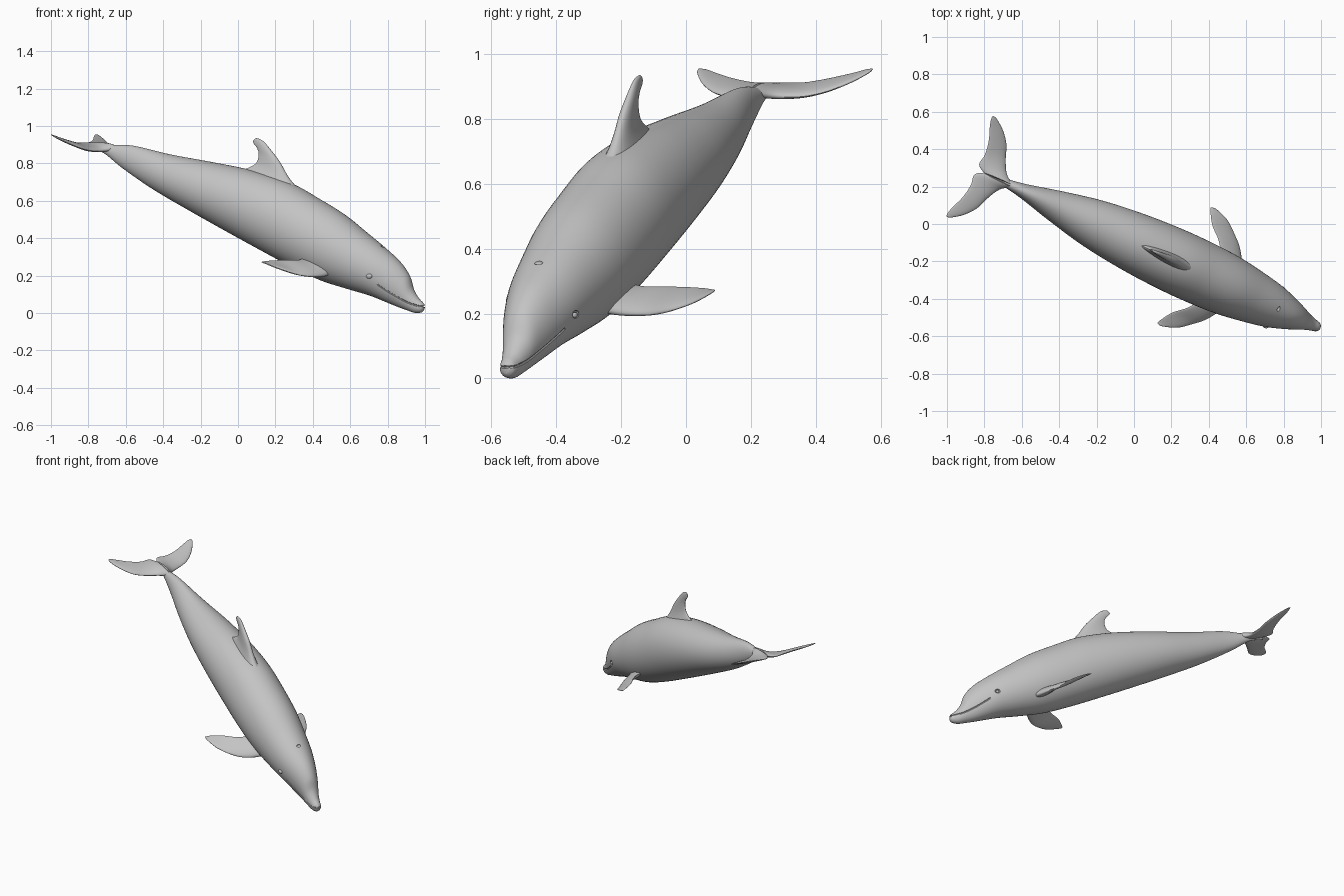
import bpy
import bmesh
import math
from mathutils import Matrix, Vector
from mathutils.bvhtree import BVHTree

cube = bpy.data.objects.get("Cube")
if cube:
    bpy.data.objects.remove(cube, do_unlink=True)

# Local frame: x along the body towards the snout, y to the animal's left, z up
PLACE = Matrix.Translation((0, -0.097, 0)) @ Matrix.Rotation(math.radians(-24.8), 4, 'Z')

skin = bpy.data.materials.new("dolphin grey")
skin.use_nodes = True
GREY = (0.55, 0.55, 0.55, 1)
skin.diffuse_color = GREY
skin.node_tree.nodes["Principled BSDF"].inputs["Base Color"].default_value = GREY


def add_object(name, bm):
    bmesh.ops.recalc_face_normals(bm, faces=bm.faces[:])
    mesh = bpy.data.meshes.new(name)
    bm.to_mesh(mesh)
    bm.free()
    obj = bpy.data.objects.new(name, mesh)
    bpy.context.collection.objects.link(obj)
    obj.matrix_world = PLACE
    mesh.materials.append(skin)
    return obj


def activate(obj):
    bpy.ops.object.select_all(action='DESELECT')
    obj.select_set(True)
    bpy.context.view_layer.objects.active = obj


def smooth(obj, angle=50):
    activate(obj)
    bpy.ops.object.shade_smooth_by_angle(angle=math.radians(angle))


def catmull(rows, steps):
    """Smooth curve through rows of numbers."""
    out = []
    for i in range(len(rows) - 1):
        a, b, c, d = (rows[max(i - 1, 0)], rows[i], rows[i + 1],
                      rows[min(i + 2, len(rows) - 1)])
        for k in range(steps):
            t = k / steps
            out.append([0.5 * (2 * q + (r - p) * t + (2 * p - 5 * q + 4 * r - s) * t * t
                               + (3 * q - p - 3 * r + s) * t ** 3)
                        for p, q, r, s in zip(a, b, c, d)])
    out.append(list(rows[-1]))
    return out


def loft(name, stations, steps, sides, taper):
    """Skin through sections given as leading point, trailing point, half thickness."""
    rows = catmull([list(a) + list(b) + [th] for a, b, th in stations], steps)
    lead = [Vector(r[0:3]) for r in rows]
    trail = [Vector(r[3:6]) for r in rows]
    mid = [(a + b) / 2 for a, b in zip(lead, trail)]
    bm = bmesh.new()
    rings = []
    for i, r in enumerate(rows):
        span = mid[min(i + 1, len(mid) - 1)] - mid[max(i - 1, 0)]
        normal = (trail[i] - lead[i]).cross(span).normalized()
        ring = []
        for k in range(sides):
            a = math.tau * k / sides
            u = (1 - math.cos(a)) / 2
            off = max(r[6], 0.0008) * math.sin(a) * (1 + taper * (0.5 - u))
            ring.append(bm.verts.new(lead[i].lerp(trail[i], u) + normal * off))
        rings.append(ring)
    for p, q in zip(rings, rings[1:]):
        for k in range(sides):
            j = (k + 1) % sides
            bm.faces.new((p[k], p[j], q[j], q[k]))
    bm.faces.new(rings[0])
    bm.faces.new(rings[-1])
    return add_object(name, bm)


def ball(name, centre, size):
    bm = bmesh.new()
    bmesh.ops.create_uvsphere(bm, u_segments=24, v_segments=16, radius=1,
                              matrix=Matrix.Translation(centre) @ Matrix.Diagonal((*size, 1)))
    return add_object(name, bm)


# Body sections: back x, back z, belly x, belly z, half width
BODY = [
    (-0.870, 0.892, -0.875, 0.880, 0.010),
    (-0.760, 0.897, -0.790, 0.855, 0.020),
    (-0.620, 0.895, -0.680, 0.775, 0.040),
    (-0.400, 0.848, -0.500, 0.663, 0.088),
    (-0.160, 0.808, -0.300, 0.557, 0.133),
    (0.080, 0.763, -0.080, 0.445, 0.160),
    (0.300, 0.698, 0.130, 0.340, 0.172),
    (0.470, 0.612, 0.320, 0.248, 0.172),
    (0.620, 0.527, 0.490, 0.175, 0.163),
    (0.750, 0.432, 0.650, 0.128, 0.142),
    (0.860, 0.350, 0.780, 0.093, 0.118),
    (0.950, 0.275, 0.880, 0.056, 0.087),
    (1.005, 0.203, 0.950, 0.030, 0.062),
    (1.030, 0.130, 1.005, 0.012, 0.045),
    (1.060, 0.083, 1.042, 0.001, 0.034),
    (1.086, 0.058, 1.075, 0.002, 0.026),
    (1.095, 0.047, 1.090, 0.011, 0.016),
    (1.098, 0.037, 1.096, 0.024, 0.006),
]
body = loft("body", [((a, 0, b), (c, 0, d), w) for a, b, c, d, w in BODY], 8, 56, 0)

# Surface lookup for placing the face details
bm = bmesh.new()
bm.from_mesh(body.data)
tree = BVHTree.FromBMesh(bm)
bm.free()


def on_surface(origin, direction):
    return tree.ray_cast(Vector(origin), Vector(direction))[0]


# Mouth groove cutter running round the beak
mouth = catmull([(0.865, 0.153), (0.90, 0.128), (0.95, 0.095),
                 (1.012, 0.060), (1.06, 0.042), (1.086, 0.036)], 5)
right = [on_surface((s, -1, z), (0, 1, 0)) for s, z in mouth]
tip = on_surface((2, 0, 0.035), (-1, 0, 0))
left = [Vector((p.x, -p.y, p.z)) for p in reversed(right)]
path = right + [tip] + left
curve = bpy.data.curves.new("mouth_cutter", 'CURVE')
curve.dimensions = '3D'
curve.bevel_depth = 0.0045
curve.bevel_resolution = 2
curve.use_fill_caps = True
spline = curve.splines.new('POLY')
spline.points.add(len(path) - 1)
for point, co in zip(spline.points, path):
    point.co = (*co, 1)
mouth_cutter = bpy.data.objects.new("mouth_cutter", curve)
bpy.context.collection.objects.link(mouth_cutter)
mouth_cutter.matrix_world = PLACE
activate(mouth_cutter)
bpy.ops.object.convert(target='MESH')
mouth_cutter = bpy.context.view_layer.objects.active

# Blowhole and eye socket cutters
cutters = [mouth_cutter,
           ball("blowhole_cutter", on_surface((0.852, 0, 2), (0, 0, -1)), (0.008, 0.014, 0.010))]
eyes = [on_surface((0.825, side, 0.197), (0, -side, 0)) for side in (-1, 1)]
for spot in eyes:
    cutters.append(ball("eye_socket_cutter", spot, (0.017, 0.010, 0.013)))

for cutter in cutters:
    cutter.hide_render = True
    mod = body.modifiers.new("cut", 'BOOLEAN')
    mod.operation = 'DIFFERENCE'
    mod.solver = 'EXACT'
    mod.object = cutter
    activate(body)
    bpy.ops.object.modifier_apply(modifier=mod.name)
    bpy.data.objects.remove(cutter, do_unlink=True)
smooth(body, 40)

# Dorsal fin: leading x, z, trailing x, z, half thickness
DORSAL = [
    (0.400, 0.625, -0.030, 0.740, 0.045),
    (0.328, 0.690, 0.050, 0.772, 0.030),
    (0.285, 0.745, 0.105, 0.800, 0.021),
    (0.245, 0.810, 0.122, 0.845, 0.016),
    (0.195, 0.870, 0.113, 0.880, 0.012),
    (0.150, 0.918, 0.093, 0.905, 0.008),
    (0.115, 0.934, 0.088, 0.918, 0.005),
    (0.102, 0.933, 0.092, 0.924, 0.001),
]
smooth(loft("dorsal_fin", [((a, 0, b), (c, 0, d), t) for a, b, c, d, t in DORSAL], 6, 28, 0.7))

# Paired fins, given for the left side
FLUKE = [
    ((-0.710, 0.000, 0.880), (-0.885, 0.000, 0.905), 0.020),
    ((-0.771, 0.047, 0.869), (-0.926, 0.030, 0.910), 0.016),
    ((-0.810, 0.118, 0.868), (-0.920, 0.090, 0.912), 0.012),
    ((-0.838, 0.188, 0.882), (-0.932, 0.165, 0.925), 0.009),
    ((-0.886, 0.248, 0.910), (-0.958, 0.235, 0.942), 0.007),
    ((-0.940, 0.289, 0.940), (-0.968, 0.270, 0.952), 0.004),
    ((-0.962, 0.297, 0.953), (-0.970, 0.292, 0.955), 0.001),
]
FLIPPER = [
    ((0.610, 0.050, 0.225), (0.430, 0.080, 0.305), 0.032),
    ((0.575, 0.130, 0.200), (0.435, 0.150, 0.285), 0.020),
    ((0.527, 0.207, 0.195), (0.405, 0.200, 0.283), 0.014),
    ((0.474, 0.260, 0.205), (0.345, 0.255, 0.282), 0.011),
    ((0.405, 0.316, 0.232), (0.308, 0.310, 0.278), 0.007),
    ((0.330, 0.344, 0.262), (0.296, 0.334, 0.274), 0.003),
    ((0.302, 0.344, 0.270), (0.295, 0.341, 0.273), 0.001),
]
for side, prefix in ((-1, "right"), (1, "left")):
    for part, rows in (("fluke", FLUKE), ("flipper", FLIPPER)):
        fin = [((a[0], side * a[1], a[2]), (b[0], side * b[1], b[2]), t) for a, b, t in rows]
        smooth(loft(prefix + "_" + part, fin, 6, 24, 0.7))

# Eyeballs resting in the sockets
for spot, prefix in zip(eyes, ("right", "left")):
    inward = -0.003 if spot.y > 0 else 0.003
    smooth(ball(prefix + "_eye", spot + Vector((0, inward, -0.002)), (0.011, 0.008, 0.009)))
